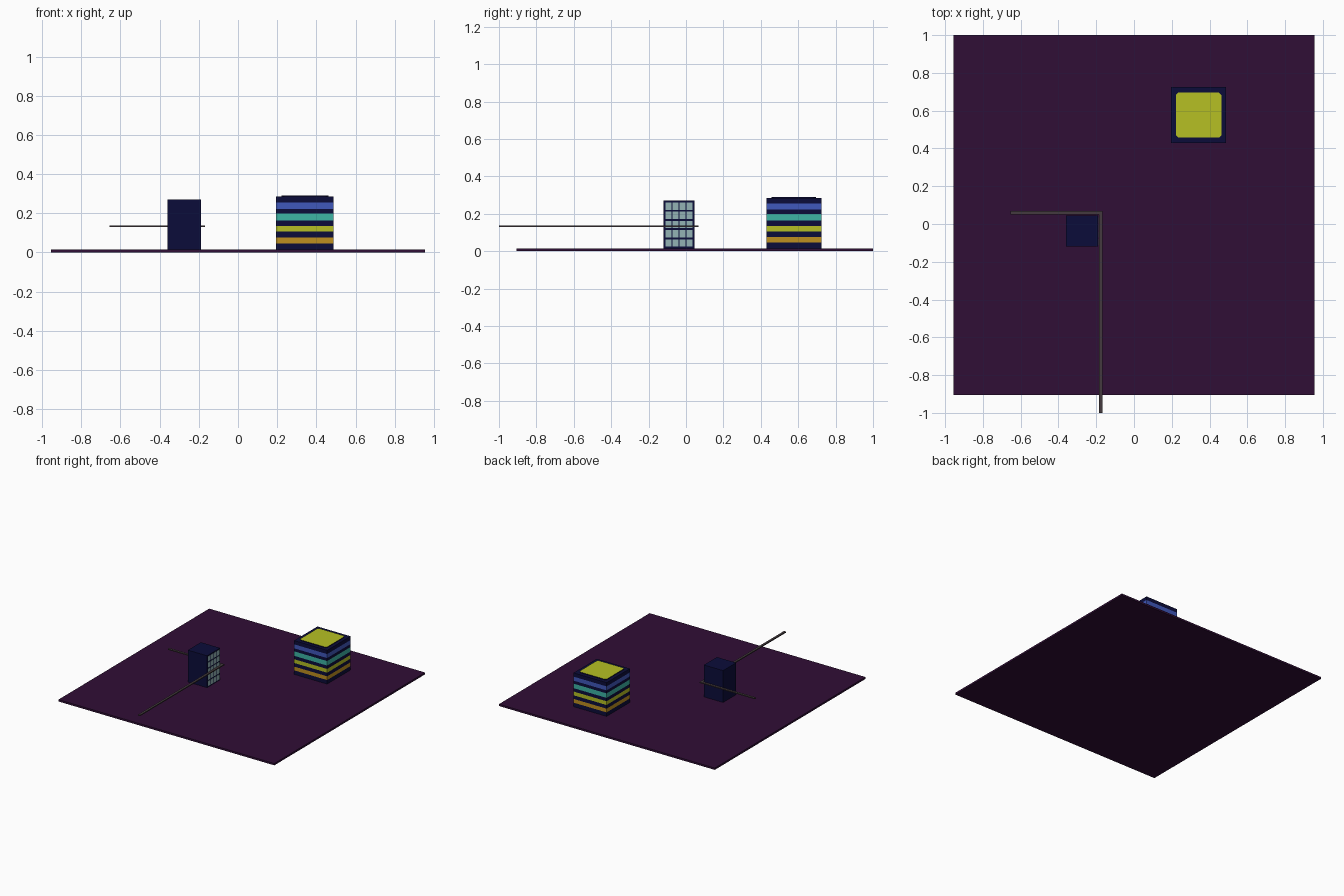
import bpy, bmesh

cube = bpy.data.objects.get("Cube")
if cube:
    bpy.data.objects.remove(cube, do_unlink=True)


def material(name, hex_colour):
    """Flat material from an sRGB hex colour."""
    srgb = [int(hex_colour[i:i + 2], 16) / 255 for i in (0, 2, 4)]
    rgba = [c / 12.92 if c <= 0.04045 else ((c + 0.055) / 1.055) ** 2.4 for c in srgb] + [1]
    mat = bpy.data.materials.new(name)
    mat.use_nodes = True
    mat.diffuse_color = rgba
    bsdf = mat.node_tree.nodes["Principled BSDF"]
    bsdf.inputs["Base Color"].default_value = rgba
    bsdf.inputs["Roughness"].default_value = 0.8
    return mat


PLUM = material("plum ground", "300E36")
NAVY = material("navy wall", "0B0C3A")
BLUE = material("blue band", "4058BC")
TEAL = material("teal band", "3DB5A5")
YELLOW = material("yellow", "B6C024")
ORANGE = material("orange band", "BF901F")
GLASS = material("pale window", "93B3B5")
GREY = material("grey brown rail", "443A3E")


def add_box(bm, x, y, z):
    """Box between (min, max) pairs."""
    verts = bmesh.ops.create_cube(bm, size=1)["verts"]
    for v in verts:
        v.co = [lim[0] if c < 0 else lim[1] for c, lim in zip(v.co, (x, y, z))]
    return verts


def finish(bm, name, *mats):
    mesh = bpy.data.meshes.new(name)
    bm.to_mesh(mesh)
    bm.free()
    for m in mats:
        mesh.materials.append(m)
    obj = bpy.data.objects.new(name, mesh)
    bpy.context.collection.objects.link(obj)
    return obj


def box(name, x, y, z, mat):
    bm = bmesh.new()
    add_box(bm, x, y, z)
    return finish(bm, name, mat)


# Ground slab
G = 0.015
box("ground", (-0.955, 0.955), (-0.905, 1.0), (0, G), PLUM)

# Banded tower: slice the walls at each band edge, then colour by height
bands = [(0.047, 0.077), (0.106, 0.136), (0.163, 0.199), (0.223, 0.255)]
bm = bmesh.new()
add_box(bm, (0.195, 0.488), (0.43, 0.725), (G, 0.285))
for z in [edge for band in bands for edge in band]:
    bmesh.ops.bisect_plane(bm, geom=bm.verts[:] + bm.edges[:] + bm.faces[:],
                           plane_co=(0, 0, z), plane_no=(0, 0, 1))
for f in bm.faces:
    if abs(f.normal.z) < 0.5:
        zc = f.calc_center_median().z
        for i, (lo, hi) in enumerate(bands):
            if lo < zc < hi:
                f.material_index = i + 1
finish(bm, "banded_tower", NAVY, ORANGE, YELLOW, TEAL, BLUE)

# Roof plate with clipped corners, dark rim and yellow top
bm = bmesh.new()
add_box(bm, (0.222, 0.462), (0.457, 0.695), (0.285, 0.291))
upright = [e for e in bm.edges if abs(e.verts[0].co.z - e.verts[1].co.z) > 0.001]
bmesh.ops.bevel(bm, geom=upright, offset=0.012, segments=1, affect='EDGES')
bm.normal_update()
for f in bm.faces:
    f.material_index = 1 if f.normal.z > 0.5 else 0
finish(bm, "roof_plate", NAVY, YELLOW)

# Small tower with a grid of windows on its left side
box("small_tower", (-0.36, -0.19), (-0.12, 0.045), (G, 0.27), NAVY)
COLS, ROWS = 4, 5
y0, dy = -0.113, 0.151 / COLS
z0, dz = G + 0.004, 0.247 / ROWS
bm = bmesh.new()
for c in range(COLS):
    for r in range(ROWS):
        y, z = y0 + c * dy, z0 + r * dz
        add_box(bm, (-0.191, -0.188), (y + 0.003, y + dy - 0.003), (z + 0.005, z + dz - 0.005))
finish(bm, "windows", GLASS)

# Thin rails meeting at the back corner of the small tower
RAIL_Z = (0.129, 0.137)
box("long_rail", (-0.186, -0.168), (-1.0, 0.068), RAIL_Z, GREY)
box("short_rail", (-0.655, -0.186), (0.05, 0.068), RAIL_Z, GREY)
